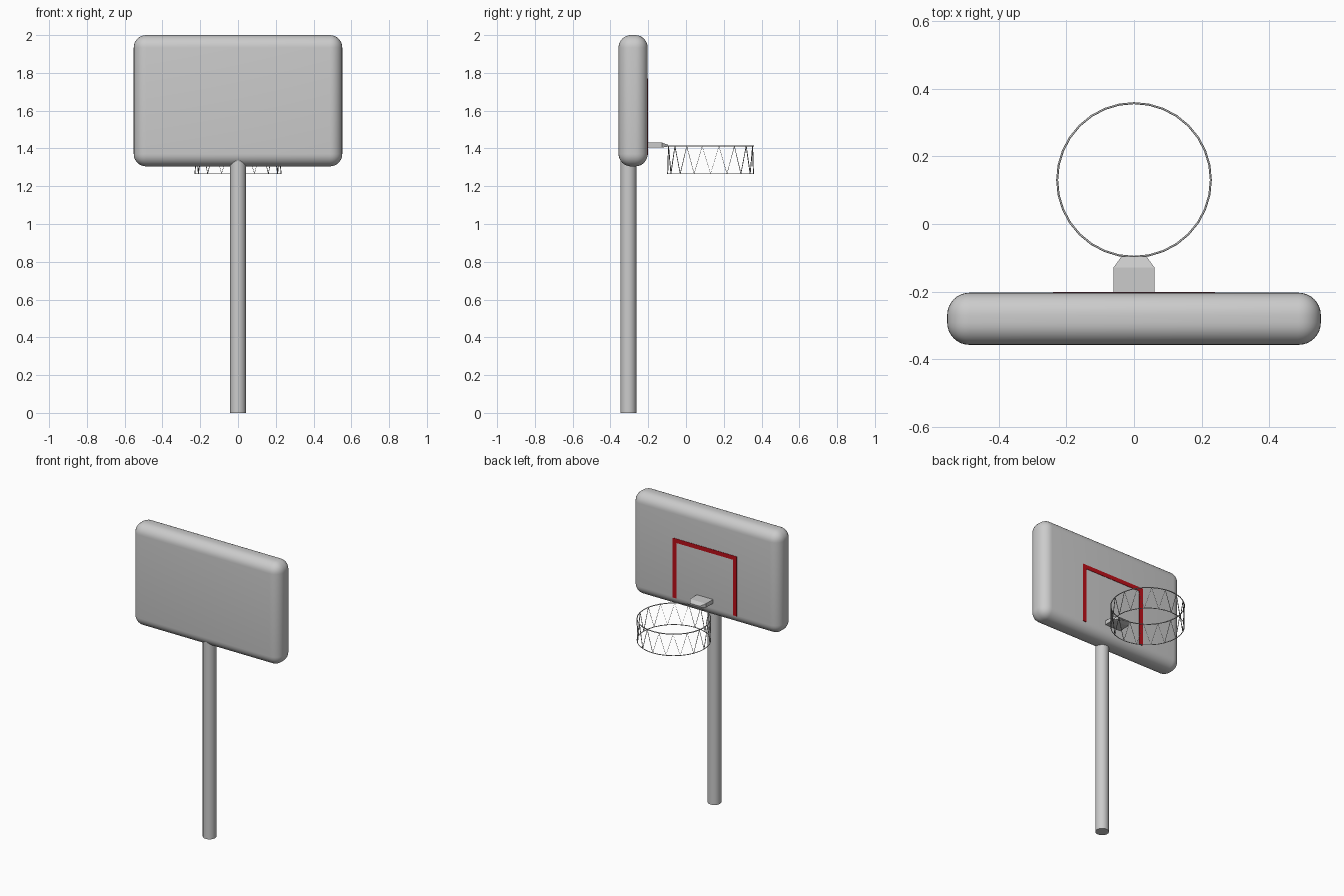
import bpy, bmesh
from math import sin, cos, pi, radians
from mathutils import Vector

if "Cube" in bpy.data.objects:
    bpy.data.objects.remove(bpy.data.objects["Cube"])


def add_mesh(name, bm, smooth=None):
    bmesh.ops.recalc_face_normals(bm, faces=bm.faces[:])
    me = bpy.data.meshes.new(name)
    bm.to_mesh(me)
    bm.free()
    ob = bpy.data.objects.new(name, me)
    bpy.context.collection.objects.link(ob)
    if smooth:
        bpy.ops.object.select_all(action='DESELECT')
        ob.select_set(True)
        bpy.context.view_layer.objects.active = ob
        bpy.ops.object.shade_smooth_by_angle(angle=radians(smooth))
    return ob


def add_box(bm, lo, hi):
    lo, hi = Vector(lo), Vector(hi)
    verts = bmesh.ops.create_cube(bm, size=1)['verts']
    for v in verts:
        v.co = (lo + hi) / 2 + v.co * (hi - lo)
    return verts


def wire(name, loops, radius):
    """Closed round wires following lists of points."""
    cu = bpy.data.curves.new(name, 'CURVE')
    cu.dimensions = '3D'
    cu.bevel_depth = radius
    cu.bevel_resolution = 1
    for pts in loops:
        sp = cu.splines.new('POLY')
        sp.points.add(len(pts) - 1)
        for p, co in zip(sp.points, pts):
            p.co = (*co, 1)
        sp.use_cyclic_u = True
    ob = bpy.data.objects.new(name, cu)
    bpy.context.collection.objects.link(ob)
    return ob


# Padded backboard with generously rounded edges
bm = bmesh.new()
add_box(bm, (-0.552, -0.357, 1.305), (0.552, -0.203, 2.0))
bmesh.ops.bevel(bm, geom=bm.edges[:], offset=0.066, segments=8,
                profile=0.5, affect='EDGES')
add_mesh("backboard", bm, 40)

# Pole, its top sunk into the board
bpy.ops.mesh.primitive_cylinder_add(vertices=32, radius=0.042, depth=1.36,
                                    location=(0, -0.305, 0.68))
pole = bpy.context.object
pole.name = "pole"
bpy.ops.object.shade_smooth_by_angle(angle=radians(40))

# Red target frame on the board: two legs and a top bar
bm = bmesh.new()
y0, y1 = -0.21, -0.2005
top, bottom, outer, w = 1.77, 1.365, 0.24, 0.028
for x in (-outer, outer - w):
    add_box(bm, (x, y0, bottom), (x + w, y1, top - w))
add_box(bm, (-outer, y0, top - w), (outer, y1, top))
frame = add_mesh("target_frame", bm)
red = bpy.data.materials.new("red_paint")
red.diffuse_color = (0.5, 0.005, 0.01, 1)
red.use_nodes = True
red.node_tree.nodes["Principled BSDF"].inputs["Base Color"].default_value = red.diffuse_color
frame.data.materials.append(red)

# Rim bracket: flat block tapering towards the rim
bm = bmesh.new()
sections = [(-0.215, 0.06, 1.404, 1.431), (-0.128, 0.06, 1.404, 1.431),
            (-0.096, 0.037, 1.410, 1.420)]
rings = [[bm.verts.new(p) for p in ((-x, y, a), (x, y, a), (x, y, b), (-x, y, b))]
         for y, x, a, b in sections]
for r, s in zip(rings, rings[1:]):
    for i in range(4):
        j = (i + 1) % 4
        bm.faces.new((r[i], r[j], s[j], s[i]))
bm.faces.new(rings[0])
bm.faces.new(rings[-1])
add_mesh("rim_bracket", bm)

# Rim, lower net ring and zigzag net strands
N, R, CY, ZT, ZB = 32, 0.227, 0.13, 1.412, 1.266


def on_ring(i, z):
    a = 2 * pi * i / N
    return (R * cos(a), CY + R * sin(a), z)


wire("rim", [[on_ring(i, ZT) for i in range(N)]], 0.003)
wire("net_bottom_ring", [[on_ring(i, ZB) for i in range(N)]], 0.0025)
wire("net_strands", [[on_ring(i, ZT if i % 2 else ZB) for i in range(N)]], 0.0025)
